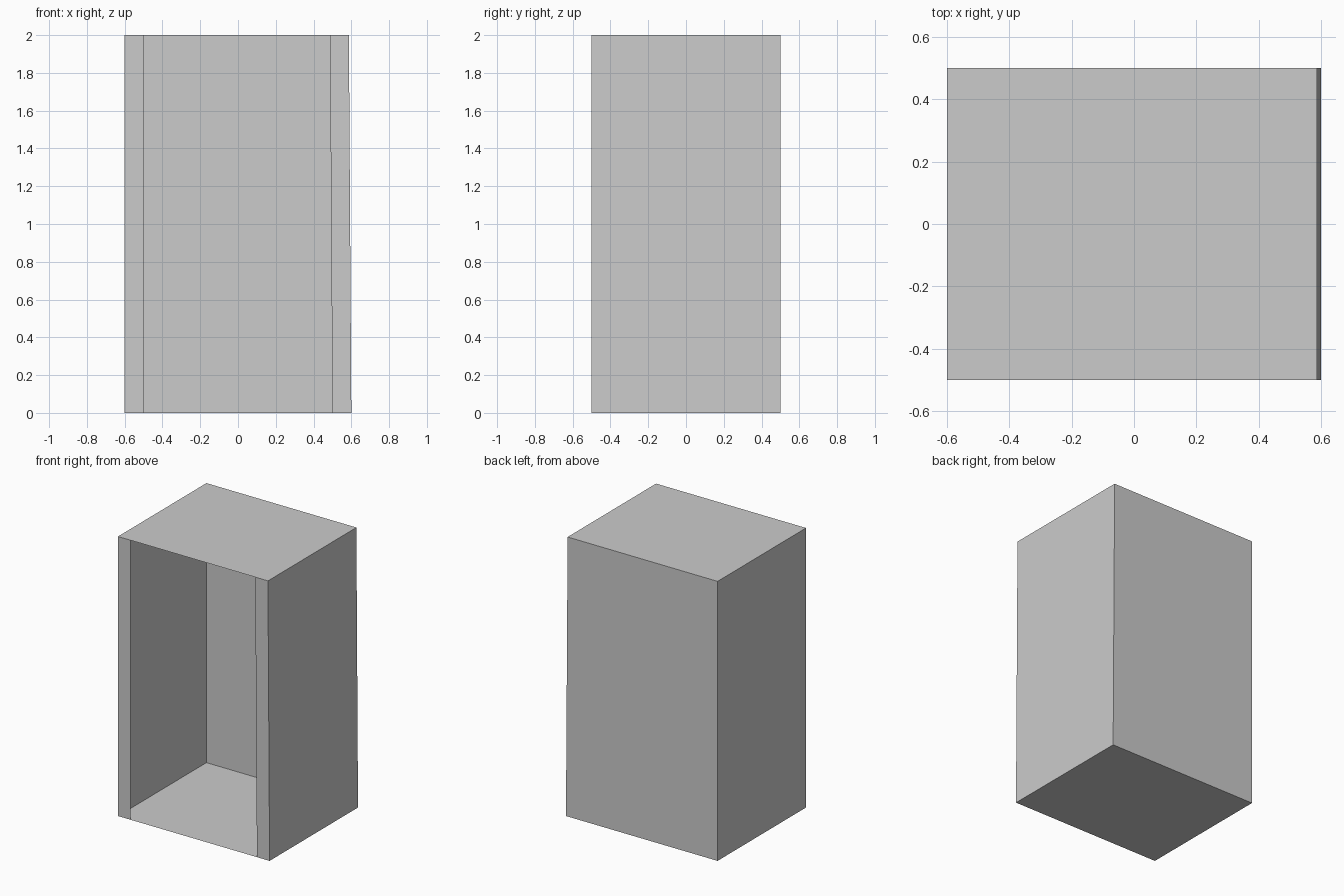
import bpy, bmesh

if "Cube" in bpy.data.objects:
    bpy.data.objects.remove(bpy.data.objects["Cube"])

LEFT, RIGHT, RIGHT_TOP = -0.6, 0.6, 0.587   # right wall leans in slightly
HALF_DEPTH, HEIGHT, STILE = 0.5, 2.0, 0.1


def finish(bm, name):
    mesh = bpy.data.meshes.new(name)
    bm.to_mesh(mesh)
    bm.free()
    obj = bpy.data.objects.new(name, mesh)
    bpy.context.collection.objects.link(obj)
    return obj


# Thin-walled cabinet shell: a box without its front face
bm = bmesh.new()
bmesh.ops.create_cube(bm, size=1.0)
for v in bm.verts:
    top = v.co.z > 0
    right = RIGHT_TOP if top else RIGHT
    v.co = (right if v.co.x > 0 else LEFT,
            HALF_DEPTH if v.co.y > 0 else -HALF_DEPTH,
            HEIGHT if top else 0.0)
bm.normal_update()
front = [f for f in bm.faces if f.normal.y < -0.9]
bmesh.ops.delete(bm, geom=front, context='FACES_ONLY')
finish(bm, "cabinet_shell")


# Flat upright strips either side of the front opening
def front_strip(name, x_bottom, x_top):
    bm = bmesh.new()
    corners = [(x_bottom, 0), (x_bottom + STILE, 0),
               (x_top + STILE, HEIGHT), (x_top, HEIGHT)]
    bm.faces.new([bm.verts.new((x, -HALF_DEPTH, z)) for x, z in corners])
    finish(bm, name)


front_strip("left_front_strip", LEFT, LEFT)
front_strip("right_front_strip", RIGHT - STILE, RIGHT_TOP - STILE)
